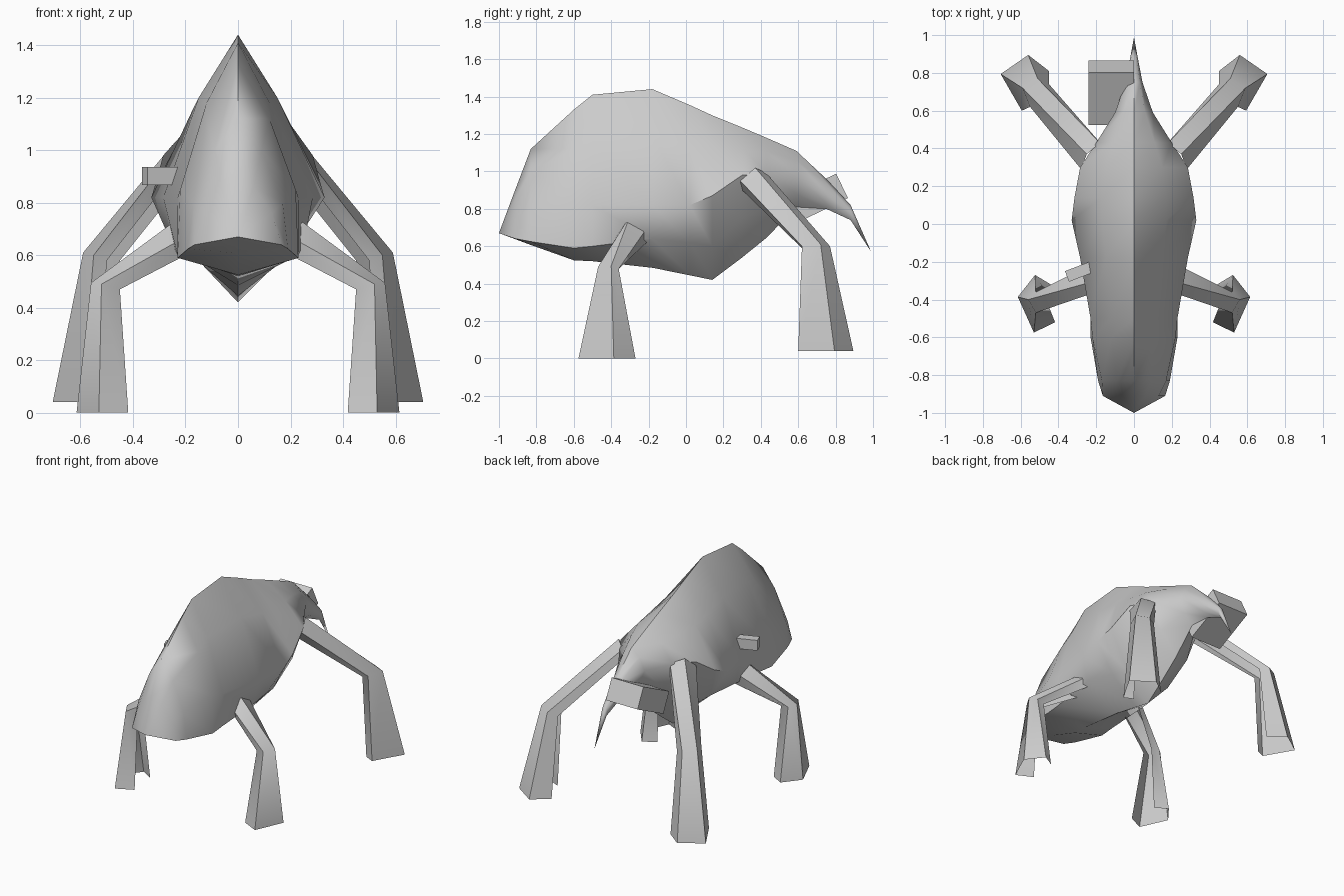
import bpy
import bmesh
import math
from mathutils import Vector, Matrix

default_cube = bpy.data.objects.get("Cube")
if default_cube:
    bpy.data.objects.remove(default_cube, do_unlink=True)

# One plain grey for everything
grey = bpy.data.materials.new("plain_grey")
grey.use_nodes = True
colour = (0.6, 0.6, 0.6, 1)
grey.diffuse_color = colour
grey.node_tree.nodes["Principled BSDF"].inputs["Base Color"].default_value = colour


def finish(name, bm, smooth_angle=None):
    """Turn a bmesh into a named object with the shared material."""
    mesh = bpy.data.meshes.new(name)
    bm.to_mesh(mesh)
    bm.free()
    mesh.materials.append(grey)
    obj = bpy.data.objects.new(name, mesh)
    bpy.context.collection.objects.link(obj)
    if smooth_angle:
        bpy.ops.object.select_all(action="DESELECT")
        obj.select_set(True)
        bpy.context.view_layer.objects.active = obj
        bpy.ops.object.shade_smooth_by_angle(angle=math.radians(smooth_angle))
    return obj


def loft(bm, rings, closed):
    """Bridge consecutive rings of points with quads."""
    loops = [[bm.verts.new(p) for p in ring] for ring in rings]
    for near, far in zip(loops, loops[1:]):
        count = len(near)
        for i in range(count if closed else count - 1):
            j = (i + 1) % count
            bm.faces.new((near[i], near[j], far[j], far[i]))


# Body: y, top, upper (x, z), side (x, z), low (x, z), keel
sections = [
    (-.91, .91, (.06, .86), (.13, .76), (.165, .64), .637),
    (-.83, 1.12, (.09, 1), (.17, .8), (.19, .625), .607),
    (-.6, 1.33, (.12, 1.12), (.22, .85), (.23, .59), .525),
    (-.5, 1.41, (.12, 1.18), (.23, .82), (.23, .6), .52),
    (-.18, 1.44, (.15, 1.2), (.285, .82), (.25, .64), .485),
    (.02, 1.355, (.17, 1.16), (.33, .82), (.2, .62), .445),
    (.14, 1.3, (.17, 1.14), (.315, .87), (.17, .6), .42),
    (.3, 1.235, (.15, 1.13), (.285, .98), (.2, .75), .54),
    (.43, 1.18, (.11, 1.11), (.2, .99), (.13, .8), .645),
    (.59, 1.11, (.06, 1.06), (.1, .98), (.06, .88), .81),
    (.75, .96, (.03, .94), (.045, .88), (.03, .83), .8),
    (.88, .82, (.015, .81), (.02, .79), (.015, .76), .74),
]


def body_ring(y, top, upper, side, low, keel):
    half = [upper, side, low]
    right = [(x, y, z) for x, z in half]
    left = [(-x, y, z) for x, z in reversed(half)]
    return [(0, y, top)] + right + [(0, y, keel)] + left


nose = [(0, -1, .67)] * 8
beak_tip = [(0, .99, .57)] * 8
bm = bmesh.new()
loft(bm, [nose] + [body_ring(*s) for s in sections] + [beak_tip], closed=True)
bmesh.ops.remove_doubles(bm, verts=bm.verts, dist=.0005)
bmesh.ops.recalc_face_normals(bm, faces=bm.faces)
finish("body", bm, 50)

# Legs: open channel shells, each lofted through foot, knee and hip
front_leg = [
    [(.418, -.52, 0), (.53, -.575, 0), (.615, -.386, 0), (.524, -.27, 0), (.44, -.32, 0)],
    [(.45, -.44, .47), (.52, -.47, .49), (.56, -.4, .495), (.52, -.36, .48), (.46, -.37, .47)],
    [(.2, -.33, .6), (.2, -.36, .67), (.2, -.3, .76), (.2, -.2, .71), (.2, -.2, .63)],
]
rear_leg = [
    [(.53, .63, .04), (.594, .6, .04), (.706, .794, .04), (.56, .895, .04), (.45, .81, .04)],
    [(.5, .63, .58), (.55, .62, .6), (.59, .72, .61), (.51, .77, .6), (.45, .74, .58)],
    [(.25, .3, .9), (.28, .29, .95), (.25, .37, 1.02), (.18, .43, .99), (.17, .42, .93)],
]
for part, rings in (("front_leg", front_leg), ("rear_leg", rear_leg)):
    for side_name, sign in (("left", 1), ("right", -1)):
        bm = bmesh.new()
        loft(bm, [[(sign * x, y, z) for x, y, z in ring] for ring in rings], closed=False)
        if sign < 0:
            bmesh.ops.reverse_faces(bm, faces=bm.faces)
        finish(f"{part}_{side_name}", bm, 60)


# Tilted blocks on the right flank and under the rear end
def block(name, size, centre, angle, axis):
    bm = bmesh.new()
    bmesh.ops.create_cube(bm, size=1)
    bmesh.ops.scale(bm, vec=Vector(size), verts=bm.verts)
    bm.transform(Matrix.Translation(centre) @ Matrix.Rotation(math.radians(angle), 4, axis))
    finish(name, bm)


block("flank_block", (.16, .06, .07), (-.28, -.249, .902), 21, "Z")
block("rear_block", (.24, .31, .145), (-.12, .695, .855), 26, "X")
